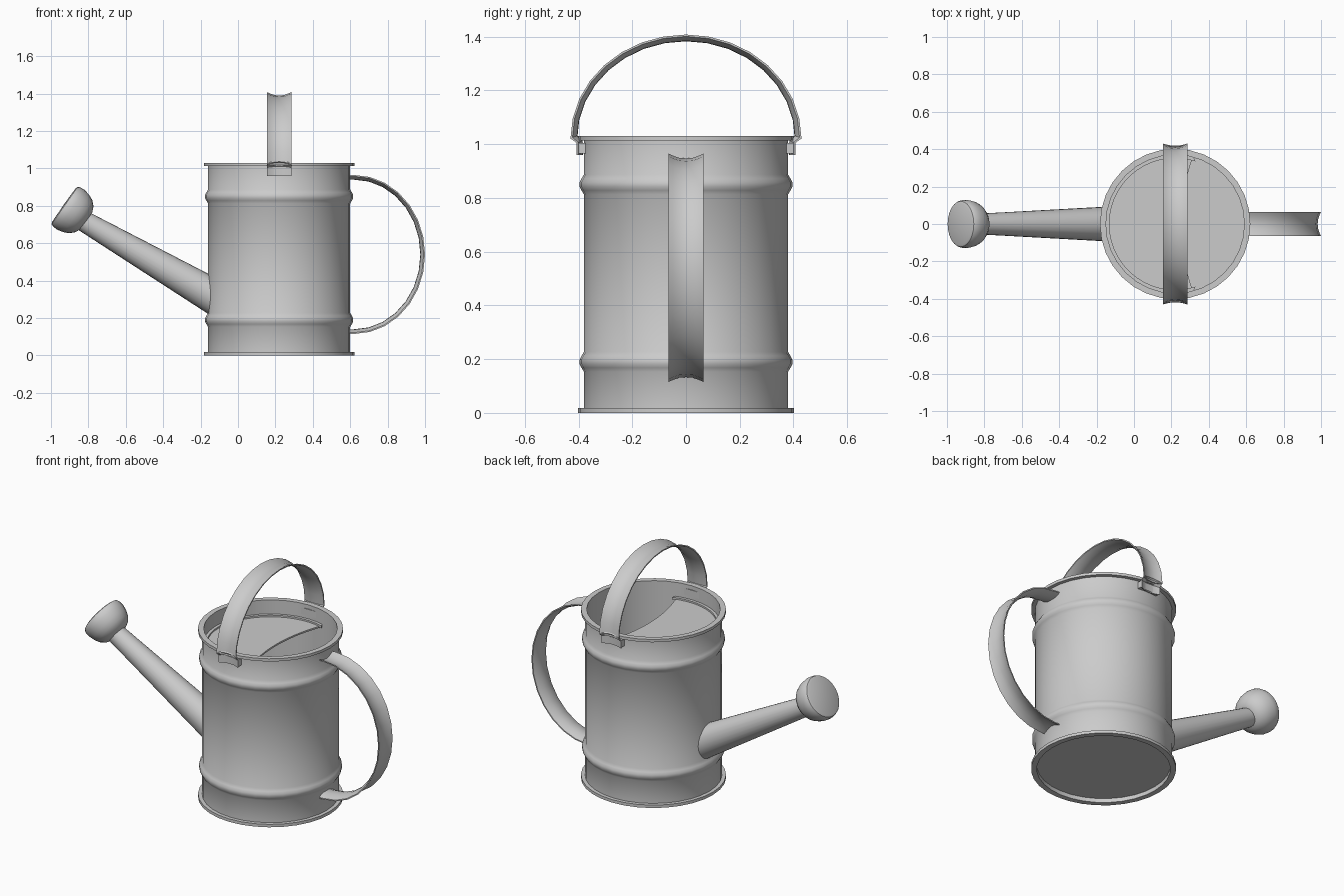
import bpy, bmesh
from math import sin, cos, pi, radians, sqrt
from mathutils import Vector, Matrix

if "Cube" in bpy.data.objects:
    bpy.data.objects.remove(bpy.data.objects["Cube"])

CX = 0.22          # body axis
BODY_R = 0.38


def finish(name, bm):
    bmesh.ops.remove_doubles(bm, verts=bm.verts, dist=1e-5)
    bmesh.ops.recalc_face_normals(bm, faces=bm.faces)
    me = bpy.data.meshes.new(name)
    bm.to_mesh(me)
    bm.free()
    ob = bpy.data.objects.new(name, me)
    bpy.context.collection.objects.link(ob)
    return ob


def lathe(name, profile, matrix, segs=32):
    """Spin (radius, height) points round the local z axis."""
    bm = bmesh.new()
    vs = [bm.verts.new((r, 0, z)) for r, z in profile]
    es = [bm.edges.new(p) for p in zip(vs, vs[1:])]
    bmesh.ops.spin(bm, geom=vs + es, axis=(0, 0, 1), cent=(0, 0, 0),
                   angle=2 * pi, steps=segs, use_merge=True)
    bmesh.ops.transform(bm, matrix=matrix, verts=bm.verts)
    return finish(name, bm)


def tilted(x, z, degrees):
    """Local z points towards -x, raised by the given angle."""
    return Matrix.Translation((x, 0, z)) @ Matrix.Rotation(radians(degrees - 90), 4, 'Y')


def strap(name, path, width_dir, inside):
    """Sweep a thin channelled strip along a path; its edges flare outwards."""
    w = Vector(width_dir)
    outer = [(-.065, 0), (-.05, -.007), (-.025, -.016), (0, -.018),
             (.025, -.016), (.05, -.007), (.065, 0)]
    section = outer + [(a, b - .007) for a, b in reversed(outer)]
    pts = [Vector(p) for p in path]
    bm = bmesh.new()
    rings = []
    for i, p in enumerate(pts):
        t = pts[min(i + 1, len(pts) - 1)] - pts[max(i - 1, 0)]
        n = t.cross(w).normalized()
        if n.dot(p - Vector(inside)) < 0:
            n = -n
        rings.append([bm.verts.new(p + w * a + n * b) for a, b in section])
    k = len(section)
    for r0, r1 in zip(rings, rings[1:]):
        for j in range(k):
            bm.faces.new((r0[j], r0[(j + 1) % k], r1[(j + 1) % k], r1[j]))
    bm.faces.new(rings[0])
    bm.faces.new(rings[-1])
    return finish(name, bm)


def plate(name, outline, z0, z1):
    """Extrude a flat outline from z0 to z1."""
    bm = bmesh.new()
    f = bm.faces.new([bm.verts.new((CX + x, y, z0)) for x, y in outline])
    ext = bmesh.ops.extrude_face_region(bm, geom=[f], use_keep_orig=True)
    for v in ext['geom']:
        if isinstance(v, bmesh.types.BMVert):
            v.co.z = z1
    return finish(name, bm)


def rib(z):
    return [(BODY_R, z - .037), (.389, z - .022), (.396, z - .008),
            (.396, z + .008), (.389, z + .022), (BODY_R, z + .037)]


# body: rims, two ribs, inner wall and recessed floor
body = ([(0, .025), (.37, .025), (.37, 0), (.402, 0), (.402, .018), (BODY_R, .018)]
        + rib(.19) + rib(.85)
        + [(BODY_R, 1.013), (.402, 1.013), (.402, 1.03), (.37, 1.03), (.37, .04), (0, .04)])
lathe("body", body, Matrix.Translation((CX, 0, 0)))


# half lid on the spout side, with a scooped front edge and a raised border
def arc(r, a0=75, a1=285, n=28):
    return [(r * cos(radians(a0 + (a1 - a0) * i / n)),
             r * sin(radians(a0 + (a1 - a0) * i / n))) for i in range(n + 1)]


scoop = [(.03 + .066 * (i / 8) ** 2, .359 * i / 8) for i in range(-7, 8)]
plate("half_lid", arc(.373) + scoop, .925, .935)
plate("lid_border", arc(.375) + arc(.352, 72, 288)[::-1], .93, .945)

# spout: tapered tube whose base is slid along its axis onto the body wall
spout = lathe("spout", [(.093, 0), (.054, .80)], tilted(-.16, .33, 30.3), 24)
axis = Vector((-cos(radians(30.3)), 0, sin(radians(30.3))))
for v in spout.data.vertices:
    if v.co.x > -.5:
        wall_x = CX - sqrt(.376 ** 2 - v.co.y ** 2)
        v.co += axis * ((wall_x - v.co.x) / axis.x)

# sprinkler head
head = [(0, -.006), (.055, -.006), (.085, .008), (.108, .032), (.121, .06), (.129, .095),
        (.128, .122), (.122, .136), (.11, .141), (0, .143)]
lathe("sprinkler_head", head, tilted(-.815, .724, 35), 24)

# side handle
side = [(.595, 0, .965)]
side += [(.62 + .38 * cos(a), 0, .54 + .425 * sin(a))
         for a in (pi / 2 - pi * i / 14 for i in range(15))]
side += [(.595, 0, .115)]
strap("side_handle", side, (0, 1, 0), (.5, 0, .54))

# carrying handle over the top
top = [(CX, .43 * cos(pi * i / 16), 1.02 + .388 * sin(pi * i / 16)) for i in range(17)]
strap("top_handle", top, (1, 0, 0), (CX, 0, .9))

# tabs joining the carrying handle to the body
for s, side_name in ((-1, "front"), (1, "back")):
    strap(side_name + "_handle_tab",
          [(CX, s * y, z) for y, z in ((.408, .96), (.408, 1.005), (.43, 1.022))],
          (1, 0, 0), (CX, 0, .98))
    tab = [(-.065, s * .365), (.065, s * .365), (.065, s * .4), (.03, s * .393),
           (-.03, s * .393), (-.065, s * .4)]
    plate(side_name + "_tab_mount", tab, .965, 1.005)

# smooth shading with sharp edges kept
for ob in bpy.context.scene.objects:
    ob.select_set(True)
    bpy.context.view_layer.objects.active = ob
bpy.ops.object.shade_smooth_by_angle(angle=radians(35))
